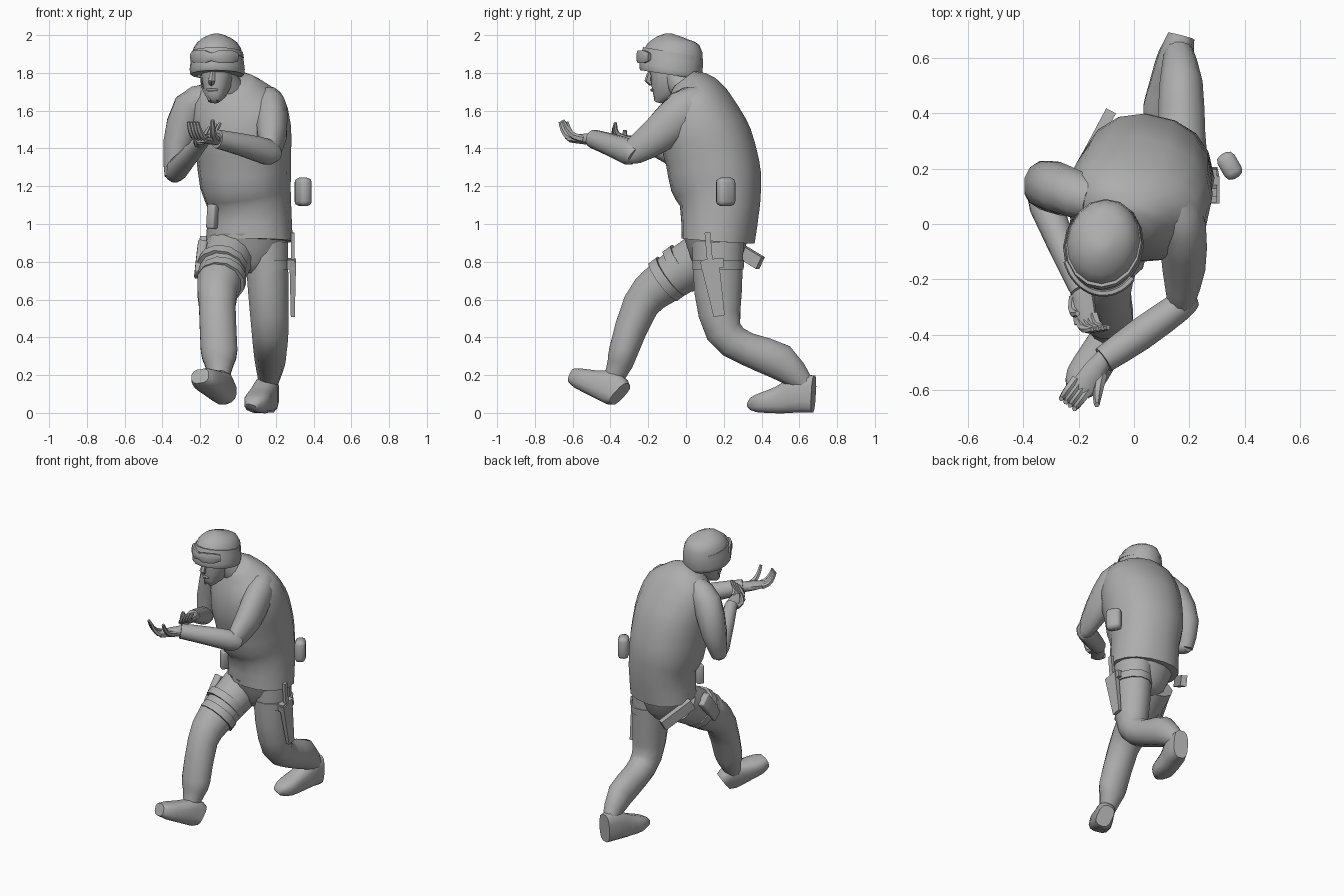
import bpy, bmesh, math
from mathutils import Vector, Matrix

if "Cube" in bpy.data.objects:
    bpy.data.objects.remove(bpy.data.objects["Cube"])

GREY = (.42, .42, .42, 1)
material = bpy.data.materials.new("plain grey")
material.use_nodes = True
material.diffuse_color = GREY
material.node_tree.nodes["Principled BSDF"].inputs["Base Color"].default_value = GREY
SIDEWAYS, UPWARD = Vector((1, 0, 0)), Vector((0, 0, 1))


def finish(name, bm):
    """Turn a bmesh into a smooth shaded grey object."""
    bmesh.ops.recalc_face_normals(bm, faces=bm.faces)
    mesh = bpy.data.meshes.new(name)
    bm.to_mesh(mesh)
    bm.free()
    mesh.materials.append(material)
    part = bpy.data.objects.new(name, mesh)
    bpy.context.collection.objects.link(part)
    bpy.ops.object.select_all(action='DESELECT')
    part.select_set(True)
    bpy.context.view_layer.objects.active = part
    bpy.ops.object.shade_smooth_by_angle(angle=math.radians(50))
    return part


def spline(stations):
    """Insert a smooth midpoint between neighbouring stations."""
    result = [stations[0]]
    last = len(stations) - 1
    for i in range(last):
        before, start = stations[max(i - 1, 0)], stations[i]
        end, after = stations[i + 1], stations[min(i + 2, last)]
        result += [[(9 * (s + e) - b - a) / 16 for b, s, e, a in zip(before, start, end, after)], end]
    return result


def tube(name, stations, across=SIDEWAYS, sides=12, twist=0, squareness=1):
    """Loft ellipses (x, y, z, half width, half depth) along a path."""
    bm = bmesh.new()
    stations = spline([(*s, s[-1])[:5] for s in stations])
    centres = [Vector(s[:3]) for s in stations]
    rings = []
    for i, (centre, station) in enumerate(zip(centres, stations)):
        along = (centres[min(i + 1, len(centres) - 1)] - centres[max(i - 1, 0)]).normalized()
        u = (across - across.dot(along) * along).normalized()
        u = Matrix.Rotation(math.radians(twist), 3, along) @ u
        v = along.cross(u)
        width, depth = station[3:]
        ring = []
        for k in range(sides):
            angle = math.tau * (k + .5) / sides
            c, s = math.cos(angle), math.sin(angle)
            c, s = (math.copysign(abs(n) ** squareness, n) for n in (c, s))
            ring.append(bm.verts.new(centre + u * width * c + v * depth * s))
        rings.append(ring)
    for lower, upper in zip(rings, rings[1:]):
        for k in range(sides):
            bm.faces.new((lower[k - 1], lower[k], upper[k], upper[k - 1]))
    bm.faces.new(rings[0])
    bm.faces.new(rings[-1])
    return finish(name, bm)


def box(name, location, size, turn=(0, 0, 0), taper=1, bevel=0):
    """Box whose lower end may taper and whose edges may be rounded."""
    bm = bmesh.new()
    bmesh.ops.create_cube(bm, size=1)
    for vert in bm.verts:
        if vert.co.z < 0:
            vert.co.xy *= taper
        vert.co = Vector([c * s for c, s in zip(vert.co, size)])
    if bevel:
        bmesh.ops.bevel(bm, geom=bm.edges[:], offset=bevel, segments=2, affect='EDGES', profile=.5)
    part = finish(name, bm)
    part.location = location
    part.rotation_euler = [math.radians(angle) for angle in turn]


def hand(side, wrist, forward, across, up):
    """Open palm with four closed, curled fingers and a thumb."""
    wrist = Vector(wrist)
    forward, across, up = (Vector(axis).normalized() for axis in (forward, across, up))

    def digit(name, offset, start, length, spread, radius):
        stations = []
        for t in (0, .4, .75, 1):
            place = wrist + forward * (start + length * t * (1.4 - .4 * t))
            place += across * (offset + spread * t) + up * length * t * t
            stations.append((*place, radius * (1 - t * t / 2)))
        tube(f"{side}_{name}", stations, across, sides=6)

    palm = [(*(wrist + forward * reach), width, depth)
            for reach, width, depth in ((-.03, .035, .035), (.04, .045, .03), (.13, .045, .02))]
    tube(side + "_palm", palm, across, sides=8)
    for i in range(4):
        digit(f"finger_{i + 1}", (i - 1.8) * .02, .1, .09, 0, .018)
    digit("thumb", .03, .03, .1, .05, .02)


# Jacket and hips
tube("jacket", [
    (.06, .17, .91, .23, .19), (.06, .18, 1.1, .22, .21), (.04, .16, 1.22, .24, .24),
    (.03, .13, 1.37, .25, .24), (.02, .09, 1.5, .26, .23), (0, .05, 1.66, .24, .17),
    (0, .01, 1.74, .14, .11), (0, -.01, 1.77, .07, .06)], sides=16, twist=-12, squareness=.9)
tube("hips", [(.06, .16, .74, .08), (.06, .16, .8, .15, .13), (.06, .16, .95, .22, .18)], sides=16)

# Legs, from hip to ankle
tube("left_leg", [
    (.15, .17, .9, .12, .14), (.16, .17, .64, .11, .13), (.17, .2, .43, .1),
    (.17, .32, .34, .09), (.17, .5, .27, .08, .1), (.16, .63, .15, .05)])
tube("right_leg", [
    (-.04, .14, .86, .14), (-.1, -.12, .69, .12), (-.11, -.24, .57, .1),
    (-.1, -.33, .33, .1, .08), (-.1, -.35, .26, .08, .07), (-.1, -.39, .17, .05)])

# Boots, from heel to toe
tube("left_boot", [
    (.17, .675, .1, .05, .1), (.15, .6, .1, .065, .1), (.12, .5, .07, .065, .075),
    (.1, .41, .055, .07, .055), (.08, .36, .045, .05, .04), (.07, .34, .03, .03, .02)],
     squareness=.7)
tube("right_boot", [
    (-.05, -.35, .1, .05, .07), (-.08, -.39, .13, .06, .09), (-.13, -.48, .155, .07, .07),
    (-.18, -.56, .18, .07, .055), (-.2, -.6, .195, .05, .04)], squareness=.7)

# Arms, from shoulder to wrist
tube("left_sleeve", [
    (.13, .08, 1.65, .09), (.17, 0, 1.6, .12, .09), (.18, -.15, 1.47, .1, .08),
    (.17, -.28, 1.38, .07, .05), (.17, -.32, 1.36, .04)], across=UPWARD)
tube("left_forearm", [
    (.19, -.27, 1.36, .05), (.16, -.3, 1.38, .07, .055), (.02, -.4, 1.42, .06),
    (-.11, -.49, 1.45, .05)], across=UPWARD)
tube("right_sleeve", [
    (-.15, .09, 1.67, .08), (-.25, .12, 1.61, .1, .09), (-.32, .14, 1.42, .08, .09),
    (-.34, .11, 1.25, .05)])
tube("right_forearm", [(-.34, .14, 1.26, .04), (-.32, .07, 1.29, .06), (-.19, -.24, 1.44, .04)])
hand("left", wrist=(-.12, -.5, 1.45), forward=(-.6, -.8, 0), across=(.8, -.6, 0), up=UPWARD)
hand("right", wrist=(-.19, -.23, 1.43), forward=(.1, -.8, .1), across=(-.8, -.1, -.3), up=(.4, .4, .7))

# Neck and face
HEAD_TURN = -12
tube("neck", [(-.02, .02, 1.68, .08), (-.07, -.04, 1.76, .07), (-.1, -.07, 1.84, .07)])
tube("face", [
    (-.13, -.15, 1.65, .03, .02), (-.12, -.12, 1.7, .06, .07), (-.11, -.09, 1.77, .08, .1),
    (-.11, -.08, 1.85, .08, .11)], twist=HEAD_TURN, squareness=.85)
tube("nose", [(-.13, -.18, 1.82, .01), (-.14, -.2, 1.76, .02), (-.14, -.17, 1.74, .01)], sides=6)
tube("mouth", [(-.16, -.16, 1.71, .01), (-.14, -.18, 1.71, .01), (-.11, -.17, 1.71, .01)],
     across=UPWARD, sides=6)

# Helmet tilted back, goggles and chin straps
tube("helmet", [
    (-.11, -.085, 1.79, .14, .16), (-.11, -.08, 1.82, .145, .17), (-.11, -.06, 1.93, .125, .15),
    (-.11, -.055, 1.98, .08, .1), (-.11, -.05, 2, .02, .03)], sides=16, twist=HEAD_TURN)
tube("goggle_strap", [(-.11, -.075, 1.88, .14, .165), (-.11, -.07, 1.91, .135, .16)],
     sides=16, twist=HEAD_TURN)
lens = []
for step in range(-4, 5):
    bearing = math.radians(step * 15 + HEAD_TURN - 90)
    height = .035 if step % 4 else .022
    lens.append((.14 * math.cos(bearing) - .11, .17 * math.sin(bearing) - .08, 1.885, height, .013))
tube("goggles", lens, across=UPWARD, sides=8, squareness=.7)
for side, offset in (("left", .08), ("right", -.08)):
    tube(side + "_chin_strap", [
        (offset - .11, -.06, 1.81, .005, .012), (offset * .9 - .12, -.1, 1.73, .005, .012),
        (offset * .2 - .13, -.16, 1.65, .005, .012)], sides=6)

# Thigh straps
tube("left_thigh_strap", [(.16, .17, .81, .122, .143), (.16, .17, .76, .12, .14)])
for name, slide in (("upper", 0), ("lower", .08)):
    y, z, radius = -slide, .78 - slide * .7, .137 - slide * .1
    tube(name + "_right_thigh_strap", [(-.08, y, z, radius), (-.09, y - .04, z - .03, radius)])

# Carried gear
box("left_holster", (.29, .15, .66), (.035, .1, .3), turn=(10, 0, 0), taper=.6)
box("left_holster_flap", (.28, .14, .79), (.04, .12, .05), turn=(6, 0, 0))
box("left_holster_handle", (.29, .12, .88), (.02, .03, .15), turn=(5, 0, 0))
box("belt_pouch", (.345, .21, 1.17), (.07, .1, .15), turn=(0, 0, 30), bevel=.025)
box("front_pouch", (-.135, .04, 1.04), (.05, .05, .13), turn=(0, 4, -35), bevel=.01)
box("right_thigh_holster", (-.2, .02, .81), (.05, .1, .2), turn=(-35, 8, 0), taper=.8, bevel=.01)
box("rear_sheath", (-.14, .3, .85), (.04, .24, .07), turn=(-28, 0, -28))
